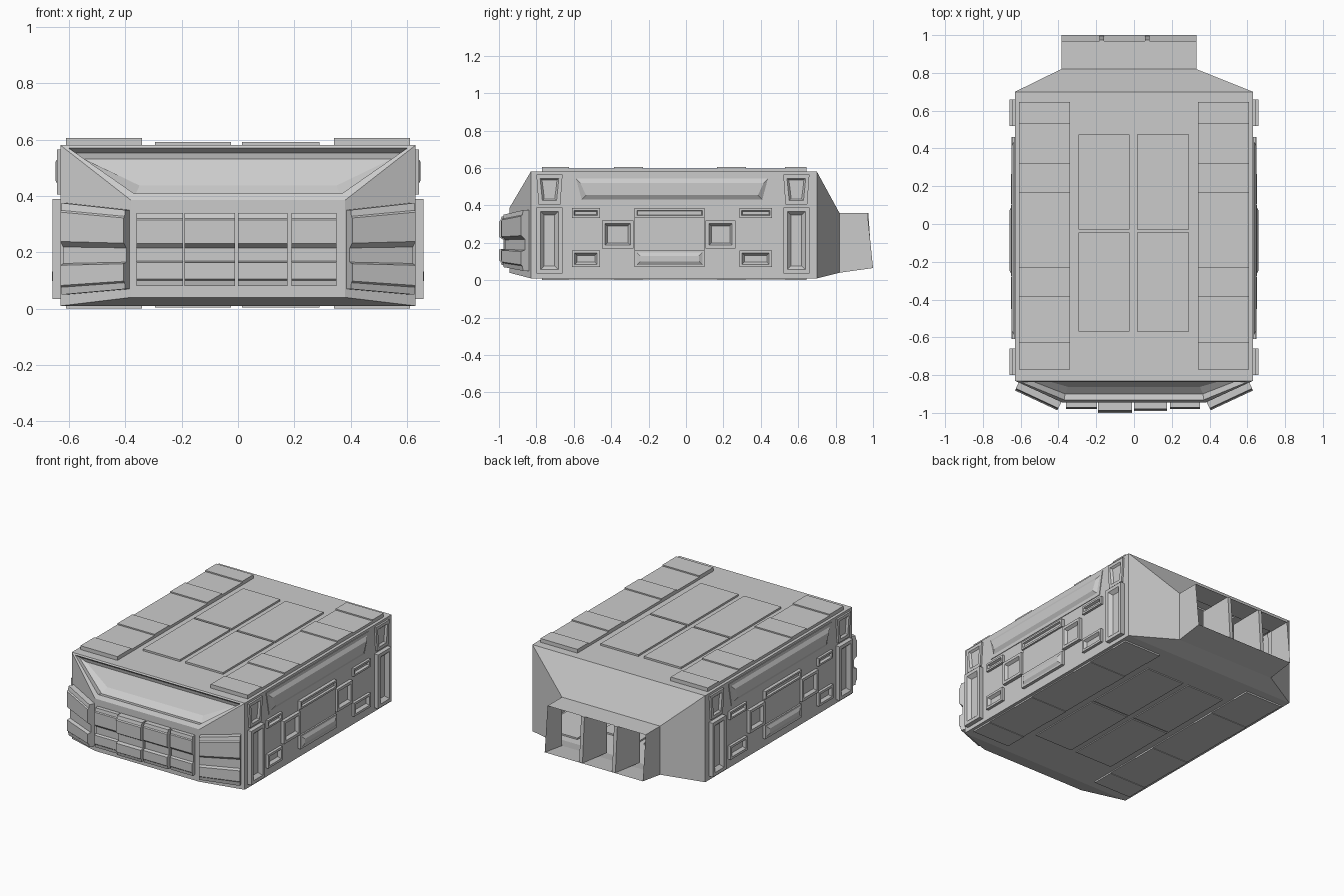
import bpy, bmesh
from mathutils import Vector

if "Cube" in bpy.data.objects:
    bpy.data.objects.remove(bpy.data.objects["Cube"])


def finish(name, bm):
    bmesh.ops.recalc_face_normals(bm, faces=bm.faces)
    mesh = bpy.data.meshes.new(name)
    bm.to_mesh(mesh)
    bm.free()
    obj = bpy.data.objects.new(name, mesh)
    bpy.context.collection.objects.link(obj)
    return obj


def loft(rings, cap_start=True, cap_end=True):
    """Skin a series of point rings into a closed shell."""
    bm = bmesh.new()
    vs = [[bm.verts.new(p) for p in r] for r in rings]
    n = len(rings[0])
    for a, b in zip(vs, vs[1:]):
        for i in range(n):
            j = (i + 1) % n
            bm.faces.new((a[i], a[j], b[j], b[i]))
    if cap_start:
        bm.faces.new(vs[0])
    if cap_end:
        bm.faces.new(vs[-1])
    return bm


def box(name, x0, x1, y0, y1, z0, z1):
    ring = lambda z: [(x0, y0, z), (x1, y0, z), (x1, y1, z), (x0, y1, z)]
    return finish(name, loft([ring(z0), ring(z1)]))


# Hull with tapered nose, tapered tail and open rear duct
def section(x0, x1, yb, yt, z0, z1):
    return [(x0, yb, z0), (x1, yb, z0), (x1, yt, z1), (x0, yt, z1)]


hull = loft([section(-.385, .33, 1.0, .97, .065, .36),
             section(-.385, .33, .82, .82, .04, .36),
             section(-.63, .63, .70, .70, .01, .58),
             section(-.63, .63, -.83, -.83, .01, .58),
             section(-.38, .38, -.945, -.945, .04, .385)], cap_start=False)
bmesh.ops.recalc_face_normals(hull, faces=hull.faces)
hull.normal_update()
# Recessed windscreen in the sloping nose facet
screen = [f for f in hull.faces
          if f.calc_center_median().y < -.8 and .3 < f.normal.z < .95]
bmesh.ops.inset_region(hull, faces=screen, thickness=.03)
bmesh.ops.inset_region(hull, faces=screen, thickness=.012, depth=-.03)
bmesh.ops.inset_region(hull, faces=screen, thickness=.05, depth=-.015)
finish("hull", hull)

# Vertical dividers in the rear duct
for x in (.07, -.17):
    ring = lambda px: [(px, .74, .035), (px, .995, .065), (px, .975, .36), (px, .74, .36)]
    finish("duct_divider", loft([ring(x - .012), ring(x + .012)]))

# Roof and floor plating: side strips with pads, four middle panels
for s in (1, -1):
    a, b = sorted((s * .34, s * .61))
    box("roof_strip", a, b, -.77, .645, .57, .597)
    box("floor_strip", a, b, -.77, .645, .003, .02)
    for y0, y1 in ((.53, .645), (.165, .32), (-.385, -.23), (-.77, -.625)):
        box("roof_pad", a, b, y0, y1, .59, .605)
        box("floor_pad", a, b, y0, y1, 0, .01)
for x0, x1 in ((-.295, -.025), (.015, .29)):
    for y0, y1 in ((-.03, .475), (-.57, -.045)):
        box("roof_panel", x0, x1, y0, y1, .57, .592)
        box("floor_panel", x0, x1, y0, y1, .004, .02)


# Grooved front doors, lofted along a line in plan
PROFILE = ((0, -.2), (0, .75), (.08, .85), (.1, 1), (.32, 1), (.34, .55),
           (.52, .55), (.58, 1), (.9, 1), (.92, .85), (1, .75), (1, -.2))


def door(name, p0, p1, zr0, zr1, depth):
    p0, p1 = Vector(p0), Vector(p1)
    d = (p1 - p0).normalized()
    out = Vector((d.y, -d.x))
    if out.y > 0:
        out = -out
    rings = []
    for p, (za, zb) in ((p0, zr0), (p1, zr1)):
        rings.append([(p.x + out.x * depth * k, p.y + out.y * depth * k, za + (zb - za) * t)
                      for t, k in PROFILE])
    finish(name, loft(rings))


for x0, x1, depth in ((-.36, -.195, .035), (-.19, -.01, .055), (0, .175, .045), (.19, .35, .035)):
    door("front_door", (x0, -.945), (x1, -.945), (.08, .34), (.08, .34), depth)
for s in (1, -1):
    door("corner_door", (s * .61, -.838), (s * .385, -.943), (.05, .375), (.07, .35), .048)


# Side panels: concentric rectangles stepping out, then in or out again
def side_panel(name, y0, y1, z0, z1, steps, taper=0):
    for s in (1, -1):
        rings = []
        for out, i in steps:
            x = s * (.63 + out)
            rings.append([(x, y0 + i + taper, z0 + i), (x, y1 - i - taper, z0 + i),
                          (x, y1 - i, z1 - i), (x, y0 + i, z1 - i)])
        finish(name, loft(rings))


def framed(out, border, bevel=.012, deep=.018):
    return ((-.02, 0), (out, 0), (out, border), (out - deep, border + bevel))


BULGE = ((-.02, 0), (.004, 0), (.004, .022), (.018, .045))
side_panel("side_window", -.61, .46, .41, .565, BULGE, .03)
for y0, y1 in ((-.80, -.66), (.52, .66)):
    side_panel("tall_corner_panel", y0, y1, .035, .39, framed(.028, .022, .02, .022))
    side_panel("upper_corner_hatch", y0, y1, .405, .565, framed(.012, .02, .015), .012)
for y0, y1 in ((-.45, -.28), (.105, .265)):
    side_panel("square_hatch", y0, y1, .17, .32, framed(.022, .018))
for y0, y1 in ((-.61, -.46), (.285, .46)):
    side_panel("upper_vent", y0, y1, .333, .385, framed(.016, .012, .006))
    side_panel("lower_vent", y0, y1, .07, .16, framed(.018, .015, .012))
side_panel("middle_plate", -.275, .10, .07, .385, ((-.02, 0), (.010, 0)))
side_panel("middle_upper_vent", -.275, .10, .333, .385, framed(.022, .012, .006))
side_panel("middle_lower_vent", -.275, .10, .07, .16,
           ((-.02, 0), (.02, 0), (.02, .012), (.03, .03)))
